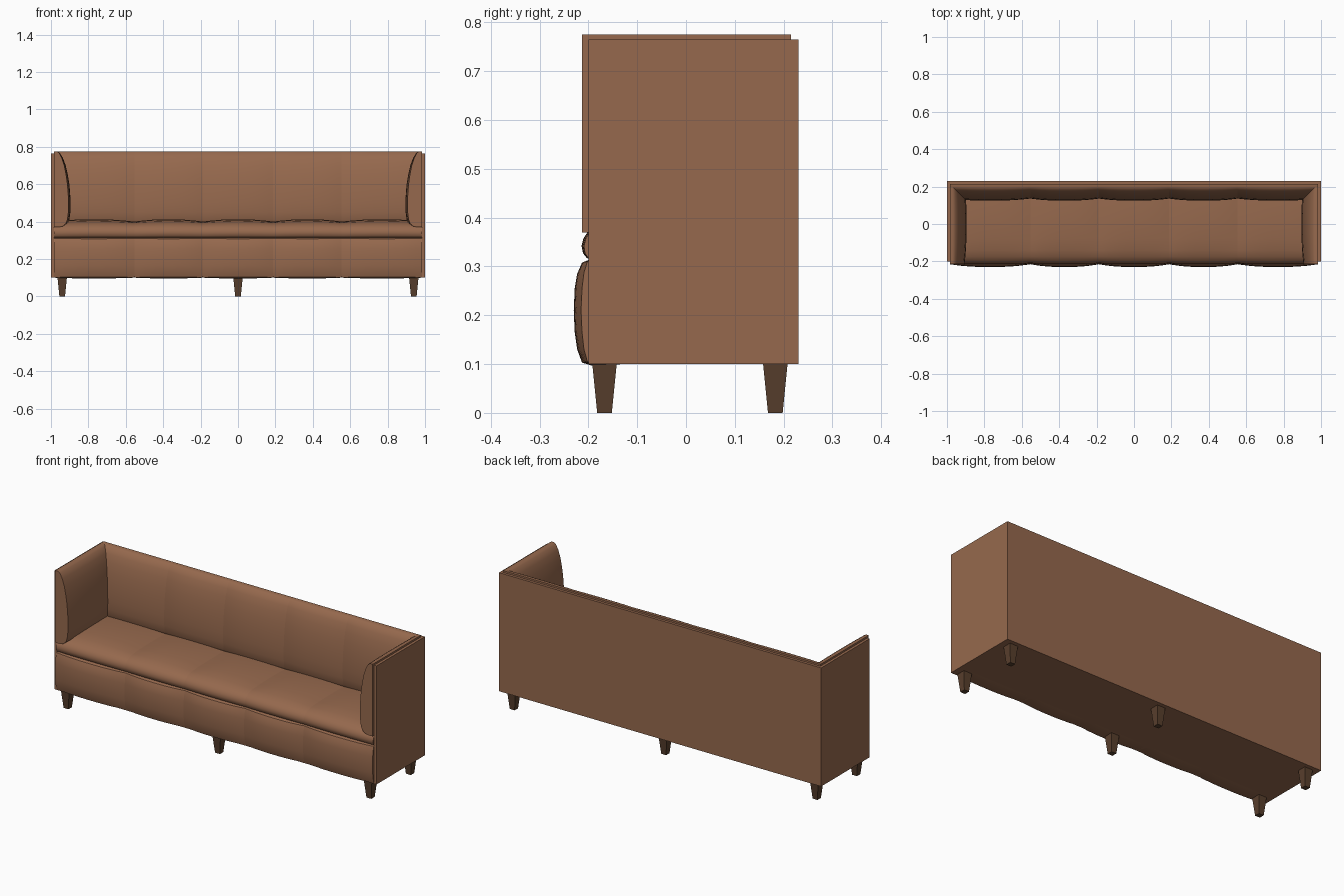
import bpy, bmesh

if "Cube" in bpy.data.objects:
    bpy.data.objects.remove(bpy.data.objects["Cube"])


def material(name, color):
    m = bpy.data.materials.new(name)
    m.diffuse_color = (*color, 1)
    m.use_nodes = True
    m.node_tree.nodes["Principled BSDF"].inputs["Base Color"].default_value = m.diffuse_color
    return m


LEATHER = material("brown_leather", (0.305, 0.141, 0.075))
WOOD = material("dark_wood", (0.1, 0.05, 0.026))


def finish(name, bm, mat, smooth=False):
    bmesh.ops.recalc_face_normals(bm, faces=bm.faces[:])
    me = bpy.data.meshes.new(name)
    bm.to_mesh(me)
    bm.free()
    me.materials.append(mat)
    ob = bpy.data.objects.new(name, me)
    bpy.context.collection.objects.link(ob)
    if smooth:
        bpy.ops.object.select_all(action='DESELECT')
        bpy.context.view_layer.objects.active = ob
        ob.select_set(True)
        bpy.ops.object.shade_smooth_by_angle(angle=0.7)
    return ob


def tapered_box(name, x, y, z, mat, taper=1.0):
    """Box from (min, max) ranges, with its bottom scaled by taper."""
    bm = bmesh.new()
    for v in bmesh.ops.create_cube(bm, size=1)["verts"]:
        s = taper if v.co.z < 0 else 1
        v.co = (sum(x) / 2 + v.co.x * (x[1] - x[0]) * s,
                sum(y) / 2 + v.co.y * (y[1] - y[0]) * s,
                z[0] if v.co.z < 0 else z[1])
    return finish(name, bm, mat)


def pad(name, seam, full, start, end, place, cap_start=True, cap_end=True, n=16):
    """Sweep a closed profile from start to end, swelling from seam to full."""
    bm = bmesh.new()
    rings = []
    for i in range(n + 1):
        u = 2 * i / n - 1
        b = 1 - abs(u) ** 2.4
        t = start + (end - start) * i / n
        rings.append([bm.verts.new(place(t, p[0] + (q[0] - p[0]) * b, p[1] + (q[1] - p[1]) * b))
                      for p, q in zip(seam, full)])
    k = len(seam)
    for r, s in zip(rings, rings[1:]):
        for j in range(k):
            bm.faces.new((r[j], r[(j + 1) % k], s[(j + 1) % k], s[j]))
    if cap_start:
        bm.faces.new(rings[0])
    if cap_end:
        bm.faces.new(rings[-1])
    return finish(name, bm, LEATHER, True)


# Outer shell: back, sides and bottom
tapered_box("back_panel", (-1, 1), (0.215, 0.23), (0.1, 0.765), LEATHER)
tapered_box("bottom_panel", (-0.985, 0.985), (-0.2, 0.215), (0.1, 0.11), LEATHER)
for side, s in (("left", -1), ("right", 1)):
    tapered_box(side + "_side_panel", sorted((s, s * 0.983)), (-0.2, 0.215), (0.1, 0.765), LEATHER)

# Padding profiles for back and arms: (depth from the shell, height)
upright_seam = [(0, .775), (.016, .775), (.028, .768), (.043, .74), (.056, .70), (.066, .65),
                (.073, .60), (.077, .55), (.079, .50), (.078, .45), (.073, .41),
                (.064, .388), (.048, .375), (.025, .37), (0, .37)]
upright_full = [(d * 1.14, z) for d, z in upright_seam]

# Seat profiles: (y, z)
seat_seam = [(-.19, .315), (-.2, .317), (-.207, .327), (-.209, .342), (-.205, .358), (-.195, .372),
             (-.175, .385), (-.14, .393), (-.08, .397), (0, .399), (.1, .399), (.2, .395), (.2, .315)]
seat_full = [(-.19, .315), (-.203, .317), (-.211, .327), (-.214, .342), (-.21, .358), (-.199, .374),
             (-.175, .389), (-.14, .4), (-.08, .408), (0, .412), (.1, .412), (.2, .405), (.2, .315)]

# Base front profiles: (y, z)
base_seam = [(-.13, .1), (-.19, .1), (-.202, .105), (-.209, .13), (-.213, .165), (-.215, .21),
             (-.213, .255), (-.209, .288), (-.202, .31), (-.19, .315), (-.13, .315)]
base_full = [(-.13, .1), (-.19, .096), (-.213, .103), (-.223, .13), (-.228, .165), (-.23, .21),
             (-.228, .255), (-.223, .285), (-.213, .308), (-.19, .317), (-.13, .315)]

# Five upholstered sections across the width
seams = [-0.985, -0.554, -0.188, 0.188, 0.554, 0.985]
for i, (a, b) in enumerate(zip(seams, seams[1:])):
    caps = (i == 0, i == 4)
    pad(f"back_cushion_{i + 1}", upright_seam, upright_full, a, b,
        lambda t, d, z: (t, 0.215 - d, z), *caps)
    pad(f"seat_cushion_{i + 1}", seat_seam, seat_full, a, b, lambda t, y, z: (t, y, z), *caps)
    pad(f"base_front_{i + 1}", base_seam, base_full, a, b, lambda t, y, z: (t, y, z), *caps)

# Padded arms
for side, s in (("left", -1), ("right", 1)):
    pad(side + "_arm_cushion", upright_seam, upright_full, -0.213, 0.215,
        lambda t, d, z: (s * (0.985 - d), t, z))

# Tapered legs: three at the front, three at the back
for row, y in (("front", -0.167), ("back", 0.183)):
    for side, x in (("left", -0.94), ("middle", 0), ("right", 0.94)):
        tapered_box(f"{row}_{side}_leg", (x - .025, x + .025), (y - .025, y + .025),
                    (0, 0.1), WOOD, 0.6)
